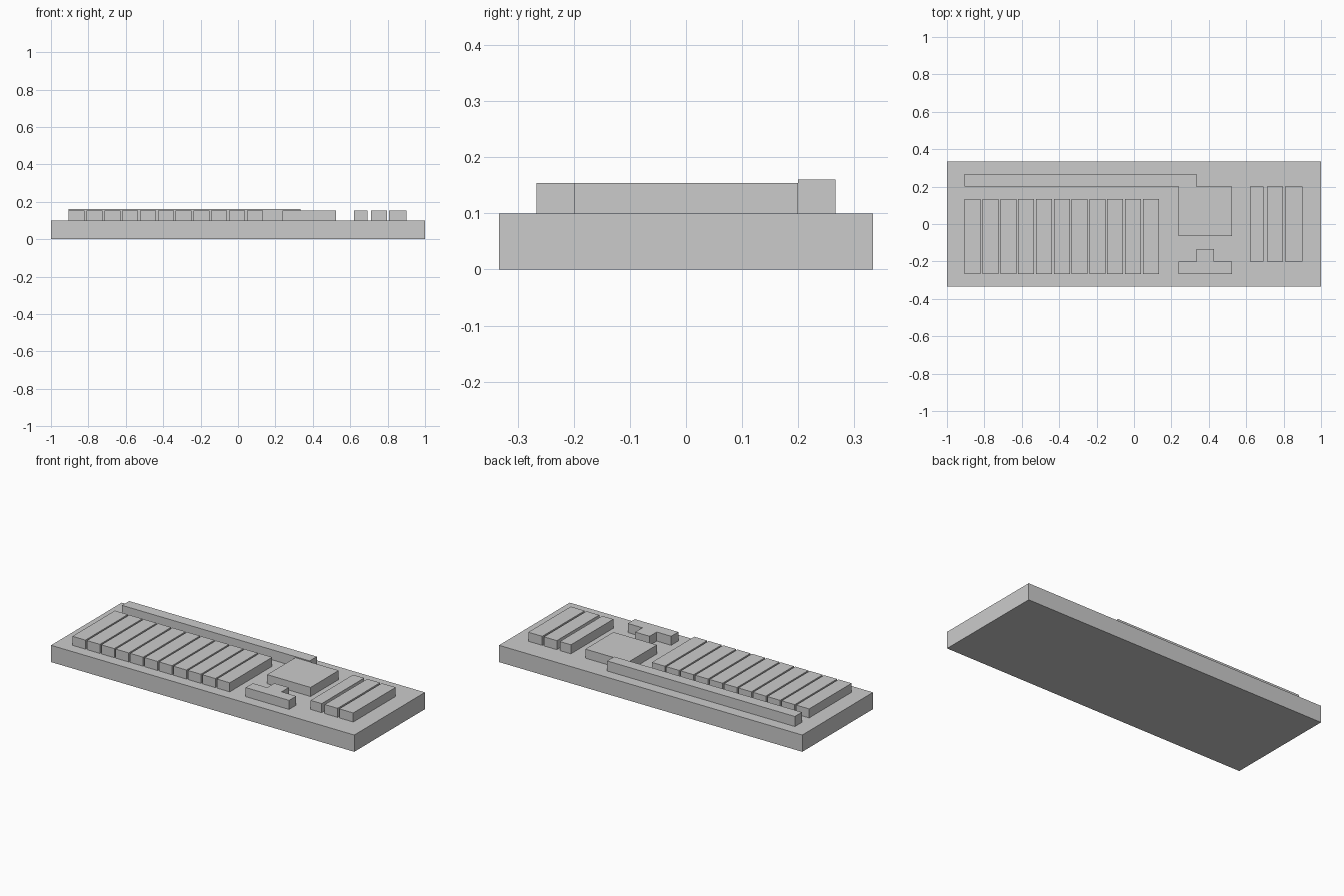
import bpy, bmesh

if "Cube" in bpy.data.objects:
    bpy.data.objects.remove(bpy.data.objects["Cube"])


def prism(name, outline, z0, z1):
    """Extrude a flat xy outline from z0 up to z1."""
    bm = bmesh.new()
    face = bm.faces.new([bm.verts.new((x, y, z0)) for x, y in outline])
    side = bmesh.ops.extrude_face_region(bm, geom=[face], use_keep_orig=True)
    moved = [v for v in side["geom"] if isinstance(v, bmesh.types.BMVert)]
    bmesh.ops.translate(bm, vec=(0, 0, z1 - z0), verts=moved)
    bmesh.ops.recalc_face_normals(bm, faces=bm.faces)
    mesh = bpy.data.meshes.new(name)
    bm.to_mesh(mesh)
    bm.free()
    obj = bpy.data.objects.new(name, mesh)
    bpy.context.collection.objects.link(obj)
    return obj


def box(name, x0, x1, y0, y1, z0, z1):
    return prism(name, [(x0, y0), (x1, y0), (x1, y1), (x0, y1)], z0, z1)


BASE, KEY = 0.10, 0.154

# Base slab
box("base", -1, 1, -0.333, 0.333, 0, BASE)

# Function strip along the back edge
box("function_strip", -0.905, 0.333, 0.2, 0.267, BASE, 0.16)

# Main block: eleven slats
for i in range(11):
    x = -0.905 + 0.0952 * i
    box(f"main_key_bar_{i + 1}", x, x + 0.0855, -0.267, 0.133, BASE, KEY)

# Navigation block
box("navigation_block", 0.238, 0.524, -0.065, 0.2, BASE, KEY)

# Arrow block, an upside-down T
prism("arrow_block", [(0.238, -0.267), (0.524, -0.267), (0.524, -0.2), (0.428, -0.2),
                      (0.428, -0.133), (0.333, -0.133), (0.333, -0.2), (0.238, -0.2)], BASE, KEY)

# Number pad: three slats
for i, (x0, x1) in enumerate([(0.619, 0.692), (0.712, 0.797), (0.808, 0.9)]):
    box(f"number_pad_bar_{i + 1}", x0, x1, -0.2, 0.2, BASE, KEY)
